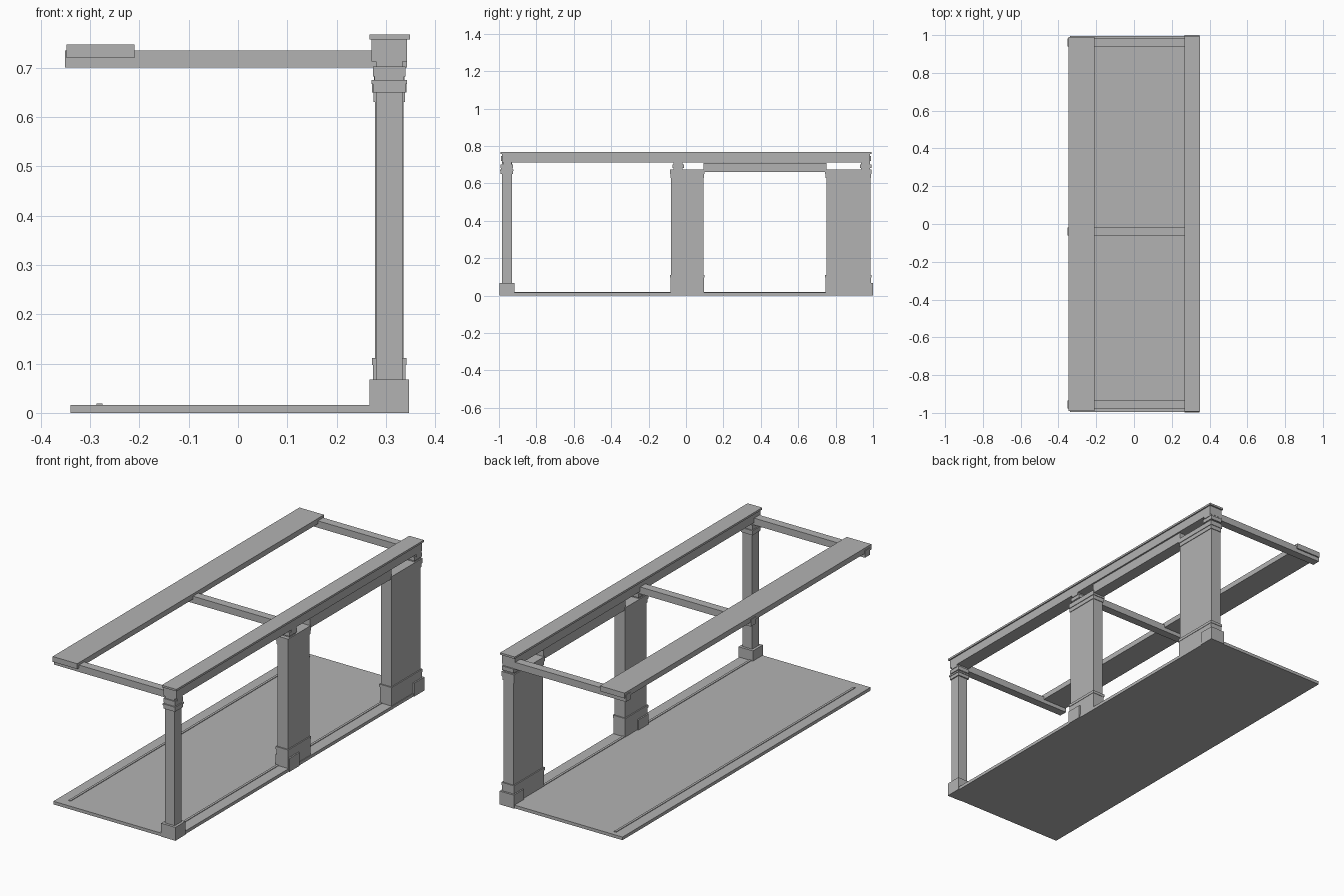
import bpy

cube = bpy.data.objects.get("Cube")
if cube:
    bpy.data.objects.remove(cube, do_unlink=True)

grey = bpy.data.materials.new("plain grey")
grey.use_nodes = True
GREY = (0.45, 0.45, 0.45, 1)
grey.diffuse_color = GREY
grey.node_tree.nodes["Principled BSDF"].inputs["Base Color"].default_value = GREY

PIER_X = 0.307  # centre line of the colonnade


def box(name, x, y, z):
    """Axis-aligned box from three (low, high) ranges."""
    bpy.ops.mesh.primitive_cube_add(size=1, location=[sum(r) / 2 for r in (x, y, z)])
    ob = bpy.context.object
    ob.name = name
    ob.scale = [r[1] - r[0] for r in (x, y, z)]
    bpy.ops.object.transform_apply(location=False, rotation=False, scale=True)
    ob.data.materials.append(grey)
    return ob


def stack(name, y, tiers):
    """Tiers of (part, low, high, half width, overhang past the y range)."""
    for part, low, high, half, over in tiers:
        box(f"{name}_{part}", (PIER_X - half, PIER_X + half),
            (y[0] - over, y[1] + over), (low, high))


# Floor with two thin raised strips
box("floor", (-0.34, 0.343), (-0.995, 0.995), (0, 0.016))
for side, x in (("right", -0.281), ("left", 0.281)):
    box(f"floor_strip_{side}", (x - 0.006, x + 0.006), (-0.95, 0.97), (0.015, 0.019))

# Roof: wide slab, capped beam and three cross beams
box("roof_slab", (-0.348, -0.21), (-0.99, 0.99), (0.72, 0.747))
box("main_beam", (0.271, 0.343), (-0.985, 0.985), (0.712, 0.757))
box("main_beam_cap", (0.267, 0.349), (-0.993, 0.993), (0.757, 0.767))
for name, y in (("front", -0.955), ("middle", -0.04), ("back", 0.962)):
    box(f"cross_beam_{name}", (-0.351, 0.343), (y - 0.021, y + 0.021), (0.70, 0.735))

# Slim front column
stack("front_column", (-0.985, -0.931), [
    ("base", 0, 0.068, 0.04, 0.013),
    ("shaft", 0.068, 0.712, 0.027, 0),
    ("collar", 0.65, 0.667, 0.033, 0.006),
    ("ring", 0.667, 0.675, 0.036, 0.009),
    ("neck", 0.675, 0.682, 0.03, 0.003),
    ("capital", 0.682, 0.702, 0.033, 0.006),
])

# Broad piers, each with a square plinth and a stub under the beam
for name, y, core in (("middle_pier", (-0.08, 0.093), -0.042),
                      ("back_pier", (0.75, 0.986), 0.96)):
    stack(name, y, [
        ("base", 0, 0.097, 0.033, 0.004),
        ("base_ring", 0.097, 0.111, 0.035, 0.006),
        ("shaft", 0.111, 0.67, 0.029, 0),
        ("collar", 0.63, 0.65, 0.032, 0.003),
        ("capital", 0.65, 0.674, 0.035, 0.006),
    ])
    stack(name, (core - 0.027, core + 0.027), [
        ("plinth", 0, 0.068, 0.04, 0.013),
        ("stub_neck", 0.67, 0.712, 0.029, -0.003),
        ("stub_capital", 0.682, 0.702, 0.033, 0.004),
    ])

# Lower beam joining the two broad piers
box("lower_beam", (0.276, 0.338), (0.093, 0.75), (0.66, 0.709))
